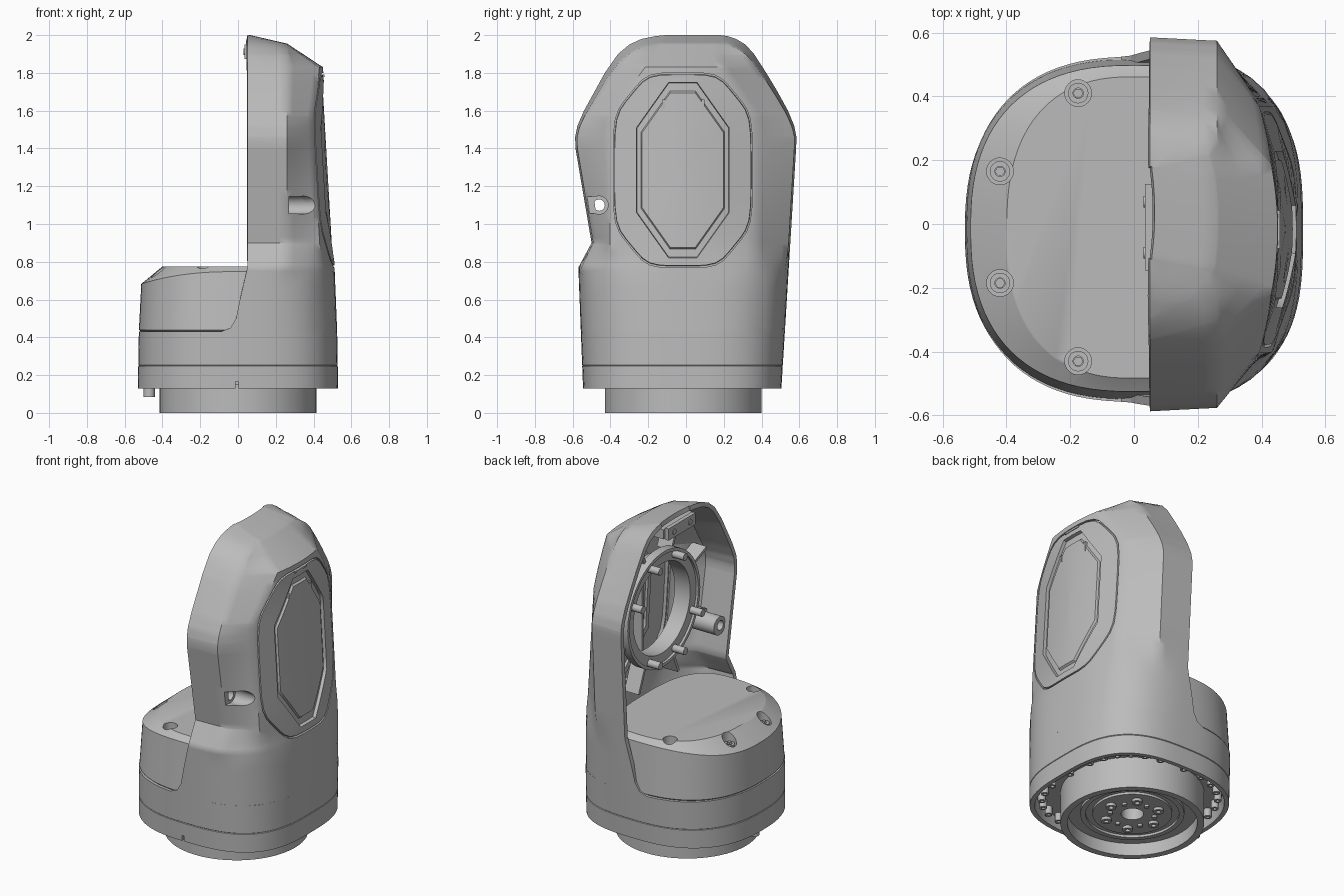
import bpy, bmesh
from math import sin, cos, pi, copysign
from mathutils import Matrix, Vector

cube = bpy.data.objects.get("Cube")
if cube:
    bpy.data.objects.remove(cube)

grey = bpy.data.materials.new("machine grey")
grey.use_nodes = True
grey.diffuse_color = (0.5, 0.5, 0.5, 1)
grey.node_tree.nodes["Principled BSDF"].inputs["Base Color"].default_value = grey.diffuse_color

MID = -.017  # centre line of the side panel
# outline tables: height -> size
FRONT = [(.13, .545), (.77, .57), (.9, .5), (1.4, .585), (1.46, .587), (1.52, .575), (1.6, .54), (1.7, .485),
         (1.8, .43), (1.9, .36), (1.95, .3), (1.98, .235), (1.995, .16), (2, .11)]
BACK = [(.13, .505), (1.4, .583), (1.46, .585), (1.52, .573), (1.6, .54), (1.7, .485), (1.8, .425),
        (1.9, .36), (1.95, .315), (1.98, .265), (1.995, .22), (2, .18)]
OUT = [(.13, .53), (.43, .525), (.8, .51), (1.83, .45), (1.955, .26), (2, .065)]
EDGE = [(.43, -.09), (.45, -.04), (.5, -.01), (.6, .01), (.77, .05), (2, .05)]
CORNER = [(.43, .385), (1.57, .385), (1.83, .2), (2, .13)]


def at(table, z):
    for (z0, a), (z1, b) in zip(table, table[1:]):
        if z <= z1:
            return a + (b - a) * (z - z0) / (z1 - z0)
    return table[-1][1]


def mix(a, b, t):
    return a + (b - a) * t


def ramp(z, z0, z1):
    return min(1, max(0, (z - z0) / (z1 - z0)))


def finish(name, bm):
    bmesh.ops.remove_doubles(bm, verts=bm.verts, dist=1e-5)
    bmesh.ops.recalc_face_normals(bm, faces=bm.faces)
    mesh = bpy.data.meshes.new(name)
    bm.to_mesh(mesh)
    bm.free()
    mesh.materials.append(grey)
    ob = bpy.data.objects.new(name, mesh)
    bpy.context.collection.objects.link(ob)
    return ob


def loft(name, rings, closed=True, caps=(False, False)):
    bm = bmesh.new()
    rows = [[bm.verts.new(p) for p in r] for r in rings]
    n = len(rows[0])
    for a, b in zip(rows, rows[1:]):
        for i in range(n if closed else n - 1):
            j = (i + 1) % n
            bm.faces.new((a[i], a[j], b[j], b[i]))
    for use, row in zip(caps, (rows[0], rows[-1])):
        if use:
            bm.faces.new(row)
    return finish(name, bm)


def lathe(name, profile, center, axis="Z", n=32):
    """Turn (radius, height) points about an axis through center."""
    def point(r, h, a):
        u, v = r * cos(a), r * sin(a)
        return Vector(center) + Vector((u, v, h) if axis == "Z" else (h, u, v))
    return loft(name, [[point(r, h, 2 * pi * i / n) for i in range(n)] for r, h in profile])


def rod(name, r, h0, h1, center, axis="Z", n=24):
    return lathe(name, [(1e-6, h0), (r, h0), (r, h1), (1e-6, h1)], center, axis, n)


def tube(name, ri, ro, h0, h1, center, axis="Z", n=48):
    return lathe(name, [(ri, h0), (ro, h0), (ro, h1), (ri, h1), (ri, h0)], center, axis, n)


def box(name, size, center, turn=Matrix()):
    bm = bmesh.new()
    bmesh.ops.create_cube(bm, size=1, matrix=turn @ Matrix.Translation(center) @ Matrix.Diagonal((*size, 1)))
    return finish(name, bm)


def apply(ob, mod):
    bpy.context.view_layer.objects.active = ob
    bpy.ops.object.modifier_apply(modifier=mod.name)


def cut(ob, cutter):
    mod = ob.modifiers.new("cut", "BOOLEAN")
    mod.operation, mod.solver, mod.object = "DIFFERENCE", "EXACT", cutter
    apply(ob, mod)
    bpy.data.objects.remove(cutter)


def span(z):
    f, b = at(FRONT, z), at(BACK, z)
    return (b - f) / 2, (b + f) / 2


def squareness(x):
    return 2.95 if x > 0 else 2.45


def bulge(v, n):
    return max(0, 1 - abs(v) ** n) ** (1 / n)


def foot(z, sx, sy=None, rise=0, reach=1, n=96):
    """Rounded-square footprint; rise lifts front and back, reach shortens the panel side."""
    cy, h = span(z)
    ring = []
    for i in range(n):
        c, s = cos(2 * pi * i / n), sin(2 * pi * i / n)
        k = 2 / squareness(c)
        x = at(OUT, z) * sx * copysign(abs(c) ** k, c) * (reach if c > 0 else 1)
        ring.append((x, cy + h * (sy or sx) * copysign(abs(s) ** k, s), z + rise * s * s))
    return ring


def shape(z):
    """Blend from rounded base to chamfered head, with corner centre and half width."""
    t, (cy, h) = ramp(z, .66, .9), span(z)
    return t * t * (3 - 2 * t), at(OUT, z), cy, h, mix(MID, cy, ramp(z, 1.83, 1.95)), min(at(CORNER, z), .9 * h)


def wall_x(y, z):
    """Outer wall position at a point of the broad side."""
    t, xo, cy, h, cc, _ = shape(z)
    return mix(xo * bulge((y - cy) / h, squareness(1)), xo - .07 * ((y - cc) / .38) ** 2, t)


def shell_ring(z, m=5):
    t, xo, cy, h, cc, yc = shape(z)
    e = at(EDGE, z)
    x2 = xo - .07 * (yc / .38) ** 2
    x1 = min(.26, mix(e, x2, .9))
    low_c = xo * bulge(.68, squareness(1))

    def rim(x, s):  # the crown slopes down away from the open rim
        c, w = span(min(2, z + .045 * ramp(z, 1.4, 1.9) * max(0, x - .05) / .21))
        return c + s * w * (1 - .08 * max(0, x - .05))

    def side(s):
        pts = []
        for i in range(2 * m):
            u = i / m
            xl = mix(e, low_c, u / 2)
            yl = cy + s * h * bulge(xl / xo, squareness(xl))
            xu = mix(e, x1, u) if u < 1 else mix(x1, x2, u - 1)
            yu = rim(xu, s) if u < 1 else mix(rim(x1, s), cc + s * yc, u - 1)
            pts.append((mix(xl, xu, t), mix(yl, yu, t), z))
        return pts

    ends = [mix(cy + s * .68 * h, cc + s * yc, t) for s in (1, -1)]
    arc = [mix(*ends, i / 16) for i in range(17)]
    return side(1) + [(wall_x(y, z), y, z) for y in arc] + side(-1)[::-1]


def octagon(hy, hz, ky, kz, soft, s=1, n=6):
    """Evenly divided octagon on the broad side, corners softened."""
    q = [(hy, hz - kz), (hy - ky, hz)]
    q += [(-y, z) for y, z in reversed(q)]
    q += [(-y, -z) for y, z in q]
    pts = [Vector(a).lerp(Vector(b), i / n) for a, b in zip(q, q[1:] + q[:1]) for i in range(n)]
    for _ in range(soft):
        pts = [(pts[i - 1] + 2 * p + pts[(i + 1) % len(pts)]) / 4 for i, p in enumerate(pts)]
    return [(MID + s * p.x, 1.285 + s * p.y) for p in pts]


OUTER, INNER = (.368, .515, .18, .22, 2), (.245, .465, .17, .24, 0)

# upright hollow shell
knots = {z for t in (FRONT, BACK, OUT, EDGE, CORNER) for z, _ in t if z >= .43}
shell = loft("upright_shell", [shell_ring(z) for z in sorted(knots | {.43 + 1.57 * i / 44 for i in range(44)})], closed=False)
wall = shell.modifiers.new("wall", "SOLIDIFY")
wall.thickness, wall.offset = .028, -1
apply(shell, wall)
cut(shell, loft("panel_cutter", [[(x, y, z) for y, z in octagon(*OUTER)] for x in (.34, .7)], caps=(True, True)))

# screw lug on the inside, with a pocket sunk from outside
turns = [2 * pi * i / 32 for i in range(32)]
circle = [(-.452 + .058 * cos(a), 1.1 + .058 * sin(a)) for a in turns]
lug = loft("screw_lug", [[(.08, y, z) for y, z in circle], [(.885 + 1.25 * y, y, z) for y, z in circle]], caps=(True, True))
POST = (0, -.46, 1.1)
for part in (shell, lug):
    cut(part, rod("pocket_cutter", .048, .27, .7, POST, "X"))
    cut(part, box("pocket_side_cutter", (.09, .3, .09), (.315, -.61, 1.1)))
cut(lug, rod("hole_cutter", .03, 0, .5, POST, "X"))

# side panel with groove and sunken octagon
layers = [(OUTER, 1, -.02), (OUTER, .985, -.02), (OUTER, .98, 0), (INNER, 1, 0), (INNER, .99, -.02),
          (INNER, .9, -.02), (INNER, .88, -.008), (INNER, .5, -.008), (INNER, .02, -.008)]
loft("side_panel", [[(wall_x(y, z) + d, y, z) for y, z in octagon(*o, s)] for o, s, d in layers], caps=(False, True))
box("panel_catch", (.02, .12, .012), (.447, MID, 1.785))
for y in (-.12, .09):
    box("panel_inner_rib", (.06, .015, .75), (.42, y, 1.285))

# base body with seam and open underside
base = loft("base_body", [foot(z, s) for z, s in
            [(.2, .93), (.13, .95), (.13, 1), (.247, 1), (.25, .994), (.253, 1), (.43, 1)]], caps=(True, True))
cut(base, box("slot_cutter", (.016, .1, .07), (-.005, -.54, .13)))

# rounded cover with sloping shoulder and sunken screws
cover = loft("base_cover", [foot(*level, reach=.75) for level in
             [(.43, .98, .965), (.44, 1, .985), (.683, .995, .925, .065), (.772, .79, .855), (.776, .78, .85)]],
             caps=(True, True))
for x, y in [(-.42, .165), (-.42, -.185), (-.175, .41), (-.175, -.43)]:
    cut(cover, rod("screw_cutter", .042, .69, .9, (x, y, 0)))
    lathe("cover_screw", [(.032, .68), (.032, .72), (.016, .72)], (x, y, 0), n=24)
    lathe("cover_screw_socket", [(.016, .72), (.016, .7), (1e-6, .7)], (x, y, 0), n=6)

# round mounting foot
C = (0, -.015, 0)
tube("foot_ring", .375, .415, 0, .21, C, n=64)
lathe("foot_flange", [(.376, .08), (.3, .08), (.3, .06), (.27, .06), (.27, .075), (.23, .075),
                      (.23, .06), (.065, .06), (.065, .19), (1e-6, .19)], C, n=64)
for i in range(6):
    a = pi * i / 3
    tube("flange_screw", .014, .03, .042, .065, (.16 * cos(a), C[1] + .16 * sin(a), 0), n=16)
    a += pi / 6
    rod("flange_pin", .014, .045, .065, (.13 * cos(a), C[1] + .13 * sin(a), 0), n=12)
for x, y, _ in foot(.2, .88, n=28):
    if (x * x + (y - C[1]) ** 2) ** .5 > .44:
        tube("underside_screw", .01, .022, .15, .205, (x, y, 0), n=14)
rod("stop_pin", .03, .085, .21, (-.47, C[1], 0))

# round bearing seat inside the shell
HUB = (0, 0, 1.36)
tube("bearing_ring", .285, .365, .17, .21, HUB, "X", 64)
tube("bearing_lip", .345, .365, .155, .171, HUB, "X", 64)
tube("bearing_wall", .285, .31, .21, .28, HUB, "X", 64)
for i in range(8):
    a = pi * (i + .5) / 4
    if i % 4 != 3:
        rod("ring_boss", .023, .09, .18, (0, .325 * cos(a), HUB[2] + .325 * sin(a)), "X", 16)
    turn = Matrix.Translation(HUB) @ Matrix.Rotation(a, 4, "X")
    box("support_rib", (.1, .18, .018), (.24, .43, 0), turn)

# stop pad at the top of the opening
box("top_pad", (.025, .27, .075), (.047, -.01, 1.912))
box("top_pad_bracket", (.1, .3, .06), (.11, -.01, 1.912))
for y in (-.09, .07):
    rod("pad_screw", .018, .03, .045, (0, y, 1.912), "X", 16)

for ob in bpy.context.collection.objects:
    ob.select_set(ob.type == "MESH")
    if ob.type == "MESH":
        bpy.context.view_layer.objects.active = ob
bpy.ops.object.shade_smooth_by_angle(angle=.65)
